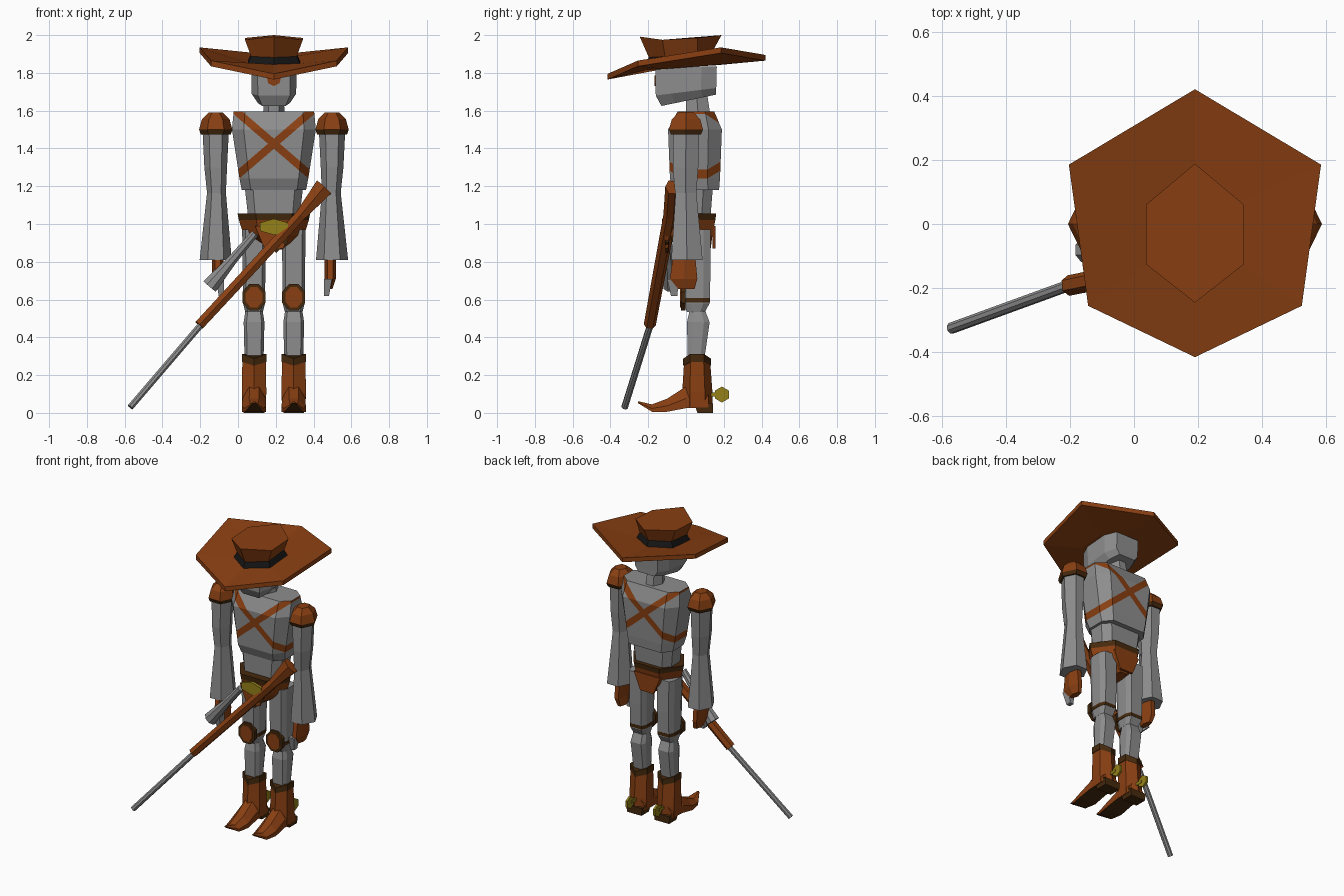
import bpy, bmesh, math
from mathutils import Vector

if "Cube" in bpy.data.objects:
    bpy.data.objects.remove(bpy.data.objects["Cube"])

CX = 0.19  # body centre line


def material(name, rgb):
    m = bpy.data.materials.new(name)
    m.diffuse_color = (*rgb, 1)
    m.use_nodes = True
    m.node_tree.nodes["Principled BSDF"].inputs["Base Color"].default_value = m.diffuse_color
    return m


GREY = material("grey", (0.27, 0.27, 0.27))
BROWN = material("brown leather", (0.25, 0.05, 0.006))
DARK = material("dark leather", (0.06, 0.022, 0.004))
BLACK = material("black", (0.008, 0.008, 0.008))
GOLD = material("gold", (0.30, 0.22, 0.01))

BOX = [(1, -1), (1, 1), (-1, 1), (-1, -1)]
HEX_X = [(1, 0), (.5, 1), (-.5, 1), (-1, 0), (-.5, -1), (.5, -1)]
HEX_Y = [(0, -1), (1, -.5), (1, .5), (0, 1), (-1, .5), (-1, -.5)]
OCT = [(.72, -1), (1, -.5), (1, .5), (.72, 1), (-.72, 1), (-1, .5), (-1, -.5), (-.72, -1)]


def loft(name, rings, mats, rule=None, cuts=()):
    """Skin rings of points, slice along planes, then colour faces by a rule."""
    bm = bmesh.new()
    rows = [[bm.verts.new(p) for p in r] for r in rings]
    n = len(rows[0])
    for a, b in zip(rows, rows[1:]):
        for i in range(n):
            bm.faces.new((a[i], a[(i + 1) % n], b[(i + 1) % n], b[i]))
    bm.faces.new(rows[0][::-1])
    bm.faces.new(rows[-1])
    for co, no in cuts:
        bmesh.ops.bisect_plane(bm, geom=bm.verts[:] + bm.edges[:] + bm.faces[:],
                               plane_co=co, plane_no=no)
    bmesh.ops.recalc_face_normals(bm, faces=bm.faces[:])
    bm.normal_update()
    if rule:
        for f in bm.faces:
            f.material_index = rule(f.calc_center_median(), f.normal)
    me = bpy.data.meshes.new(name)
    bm.to_mesh(me)
    bm.free()
    for m in mats:
        me.materials.append(m)
    ob = bpy.data.objects.new(name, me)
    bpy.context.collection.objects.link(ob)
    return ob


def stack(name, shape, cx, levels, mats, rule=None, cuts=()):
    """Vertical loft; each level is (z, half width, front y, back y[, x shift])."""
    rings = []
    for z, hx, y0, y1, *dx in levels:
        x = cx + (dx[0] if dx else 0)
        rings.append([(x + u * hx, (y0 + y1) / 2 + v * (y1 - y0) / 2, z) for u, v in shape])
    return loft(name, rings, mats, rule, cuts)


def rod(name, path, mat, n=6):
    """Loft along a path of (point, in-plane radius, depth radius)."""
    axis = (Vector(path[-1][0]) - Vector(path[0][0])).normalized()
    side = axis.cross(Vector((0, 1, 0))).normalized()
    deep = side.cross(axis)
    rings = [[Vector(p) + side * a * math.cos(t) + deep * b * math.sin(t)
              for t in [2 * math.pi * (i + .5) / n for i in range(n)]] for p, a, b in path]
    return loft(name, rings, [mat])


def disc(name, c, axis, ra, rb, thick, mat, n):
    """Flat polygon plate facing along x or y."""
    rings = []
    for d in (-thick / 2, thick / 2):
        ring = []
        for i in range(n):
            t = 2 * math.pi * (i + .5) / n
            off = (ra * math.cos(t), d) if axis == "y" else (d, ra * math.cos(t))
            ring.append((c[0] + off[0], c[1] + off[1], c[2] + rb * math.sin(t)))
        rings.append(ring)
    return loft(name, rings, [mat])


# hat: drooping brim, band and flared crown
brim = [(0, -.415, 1.795), (.333, -.255, 1.865), (.393, .185, 1.935),
        (0, .42, 1.895), (-.393, .185, 1.935), (-.333, -.255, 1.865)]
inner = [(0, -.215, 1.845), (.14, -.12, 1.85), (.14, .07, 1.865),
         (0, .155, 1.87), (-.14, .07, 1.865), (-.14, -.12, 1.85)]


def shifted(ring, dz):
    return [(CX + x, y, z + dz) for x, y, z in ring]


loft("hat_brim", [shifted(inner, -.03), shifted(brim, -.03), shifted(brim, 0), shifted(inner, 0)], [BROWN])
band = [(x * .86, -.03 + (y + .03) * .9, z + .038) for x, y, z in inner]
loft("hat_band", [shifted(inner, -.005), shifted(band, 0)], [BLACK])
top = [(0, -.245, 1.992), (.153, -.125, 1.975), (.153, .06, 1.985),
       (0, .188, 2.0), (-.153, .06, 1.985), (-.153, -.125, 1.975)]
loft("hat_crown", [shifted(band, -.002), shifted(top, 0)], [BROWN])

# head, forehead patch and neck
head = [[(CX + u * hx, yc + v * hy, z + s * v) for u, v in OCT]
        for z, hx, yc, hy, s in [(1.655, .085, .015, .145, .03), (1.70, .118, .0, .16, .02), (1.835, .12, 0, .163, 0)]]
loft("head", head, [GREY])
loft("forehead_patch", [[(CX - .04, y, 1.785), (CX + .04, y, 1.785), (CX + .03, y, 1.745),
                         (CX, y, 1.73), (CX - .03, y, 1.745)] for y in (-.167, -.160)], [BROWN])
stack("neck", HEX_X, CX, [(1.57, .058, .0, .13), (1.70, .05, .0, .11)], [GREY])

# chest with crossed straps sliced into its surface
SLOPE, ZC, HALF = .86, 1.425, .027
cuts = [((CX, 0, ZC + d), (s * SLOPE, 0, 1)) for s in (1, -1) for d in (HALF, -HALF)]
stack("chest", OCT, CX, [(1.18, .17, -.06, .175), (1.24, .182, -.085, .18), (1.50, .222, -.095, .19),
                         (1.595, .213, -.045, .15)], [GREY, BROWN],
      lambda c, n: int(min(abs(c.z - ZC + s * SLOPE * (c.x - CX)) for s in (1, -1)) < HALF and abs(n.z) < .9), cuts)
stack("waist", OCT, CX, [(.98, .13, -.055, .125), (1.23, .158, -.06, .145)], [GREY])

# hip belt with pointed flaps and buckle
stack("hip_belt", HEX_X, CX, [(.865, .05, -.06, .13), (.94, .16, -.085, .14), (1.02, .185, -.105, .155),
                              (1.055, .192, -.11, .16)], [BROWN, DARK],
      lambda c, n: int(c.z > 1.02))
for y0, y1, tag in ((-.11, -.095, "front"), (.14, .155, "back")):
    loft(tag + "_flap", [[(CX - .1, y, .99), (CX + .1, y, .99), (CX + .05, y, .87), (CX - .05, y, .87)]
                         for y in (y0, y1)], [BROWN])
disc("belt_buckle", (CX, -.118, .985), "y", .085, .043, .02, GOLD, 6)

for s, tag in ((-1, "left"), (1, "right")):
    # arm: shoulder pad, upper arm, flared cuff and glove
    ax = CX + s * .308
    stack(tag + "_shoulder_pad", HEX_X, ax, [(1.475, .080, -.08, .08), (1.50, .088, -.09, .09),
          (1.555, .073, -.075, .075), (1.59, .038, -.04, .04)], [BROWN, DARK], lambda c, n: int(c.z < 1.49))
    stack(tag + "_upper_arm", HEX_X, ax, [(1.165, .050, -.058, .055, -.004 * s), (1.30, .06, -.07, .065),
          (1.50, .07, -.07, .07)], [GREY])
    stack(tag + "_forearm", HEX_X, ax, [(.81, .085, -.078, .088), (1.165, .050, -.055, .055, -.004 * s)], [GREY])
    stack(tag + "_glove", HEX_X, ax - s * .01, [(.655, .022, -.04, .045, -s * .01), (.71, .03, -.085, .06),
          (.82, .03, -.07, .05)], [BROWN])
    stack(tag + "_fingers", BOX, ax - s * .022, [(.62, .014, -.08, -.045, -s * .008), (.71, .022, -.1, -.04)], [GREY])

    # leg: thigh, knee pad with strap, shin
    lx = CX + s * .105
    stack(tag + "_thigh", OCT, lx, [(.535, .047, .005, .10), (.58, .058, -.01, .125), (.75, .06, -.015, .13),
                                    (.97, .063, -.02, .13)], [GREY])
    stack(tag + "_knee_strap", OCT, lx, [(.585, .061, -.017, .127), (.607, .061, -.017, .127)], [DARK])
    disc(tag + "_knee_rim", (lx, -.015, .612), "y", .066, .076, .025, DARK, 8)
    disc(tag + "_knee_pad", (lx, -.029, .612), "y", .048, .058, .008, BROWN, 8)
    stack(tag + "_shin", OCT, lx, [(.27, .050, .01, .095), (.48, .055, .005, .125), (.545, .045, .02, .1)], [GREY])

    # boot: shaft with notched cuff, curled toe, heel and spur
    def cuff(z, hx, y0, y1, dip):
        return [(lx + u * hx, (y0 + y1) / 2 + v * (y1 - y0) / 2, z - dip * (1 - abs(u))) for u, v in HEX_Y]
    stack(tag + "_boot_shaft", HEX_Y, lx, [(.03, .062, -.02, .14), (.11, .065, -.02, .14), (.27, .062, -.01, .128)],
          [BROWN])
    loft(tag + "_boot_cuff", [cuff(.27, .065, -.015, .132, .02), cuff(.312, .065, -.015, .132, .025)], [DARK])
    foot = [(.12, .06, .03, .11), (0, .062, .025, .14), (-.10, .064, .006, .075),
            (-.18, .05, .006, .045), (-.255, .008, .052, .062)]
    loft(tag + "_boot_foot", [[(lx - hx, y, z0), (lx + hx, y, z0), (lx + hx, y, z0 + (z1 - z0) * .45),
                               (lx + hx * .4, y, z1), (lx - hx * .4, y, z1), (lx - hx, y, z0 + (z1 - z0) * .45)]
                              for y, hx, z0, z1 in foot], [BROWN, DARK], lambda c, n: int(n.z < -.5))
    stack(tag + "_boot_heel", BOX, lx, [(0, .055, .06, .142), (.05, .06, .045, .142)], [DARK])
    stack(tag + "_spur_arm", BOX, lx, [(.088, .01, .13, .18), (.108, .01, .13, .18)], [GOLD])
    disc(tag + "_spur_wheel", (lx, .19, .097), "x", .042, .042, .014, GOLD, 6)

# rifle carried across the body
rod("rifle_stock", [((.455, -.075, 1.195), .058, .035), ((.33, -.085, 1.045), .033, .035),
                    ((.23, -.105, .935), .032, .035), ((-.205, -.192, .465), .030, .032)], BROWN)
rod("rifle_barrel", [((-.15, -.172, .52), .018, .018), ((-.57, -.325, .03), .018, .018)], GREY, 8)
rod("trigger_guard", [((.25, -.10, .92), .03, .015), ((.19, -.10, .86), .025, .012)], DARK, 4)

# flared grey tube tucked behind the rifle
rod("flared_tube", [((.09, -.10, .95), .022, .02), ((-.03, -.09, .81), .028, .028),
                    ((-.15, -.08, .67), .046, .042)], GREY, 8)
